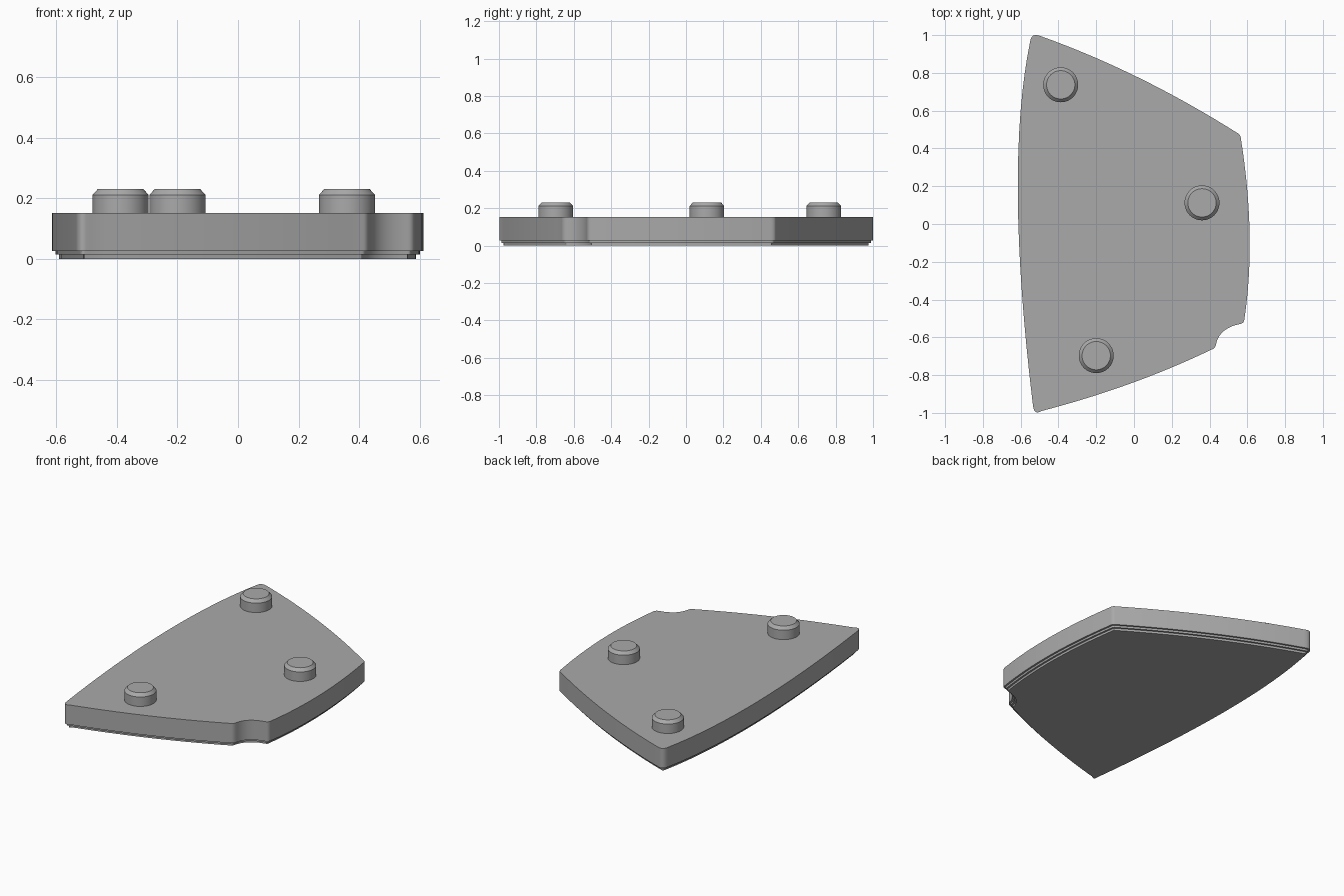
import bpy
import bmesh
import math
from mathutils import Vector

cube = bpy.data.objects.get("Cube")
if cube:
    bpy.data.objects.remove(cube)

grey = bpy.data.materials.new("grey plastic")
grey.use_nodes = True
GREY = (0.4, 0.4, 0.4, 1)
grey.diffuse_color = GREY
grey.node_tree.nodes["Principled BSDF"].inputs["Base Color"].default_value = GREY


def arc(start, middle, end, steps):
    """Quadratic curve passing through the middle point."""
    a, m, b = Vector(start), Vector(middle), Vector(end)
    c = 2 * m - (a + b) / 2
    return [a * (1 - t) ** 2 + c * 2 * t * (1 - t) + b * t * t
            for t in (i / steps for i in range(steps + 1))]


def inset(loop, distance):
    """Move a counter-clockwise outline inwards."""
    result = []
    for i, p in enumerate(loop):
        d1 = (p - loop[i - 1]).normalized()
        d2 = (loop[(i + 1) % len(loop)] - p).normalized()
        n1, n2 = Vector((-d1.y, d1.x)), Vector((-d2.y, d2.x))
        result.append(p + (n1 + n2) * distance / (1 + n1.dot(n2)))
    return result


def loft(name, layers):
    """Skin a stack of (outline, height) layers and cap both ends."""
    bm = bmesh.new()
    rings = [[bm.verts.new((p.x, p.y, z)) for p in loop] for loop, z in layers]
    for low, high in zip(rings, rings[1:]):
        for i in range(len(low)):
            j = (i + 1) % len(low)
            bm.faces.new((low[i], low[j], high[j], high[i]))
    bm.faces.new(rings[0][::-1])
    bm.faces.new(rings[-1])
    mesh = bpy.data.meshes.new(name)
    bm.to_mesh(mesh)
    bm.free()
    mesh.materials.append(grey)
    obj = bpy.data.objects.new(name, mesh)
    bpy.context.collection.objects.link(obj)
    bpy.ops.object.select_all(action="DESELECT")
    obj.select_set(True)
    bpy.context.view_layer.objects.active = obj
    bpy.ops.object.shade_smooth_by_angle(angle=math.radians(30))
    return obj


# Outline: curved sides and notch, counter-clockwise from the back right corner
sides = [
    ((-0.55, 0.965), (-0.615, 0.15), (-0.535, -0.96)),
    ((-0.49, -0.99), (-0.02, -0.845), (0.41, -0.665)),
    ((0.435, -0.635), (0.475, -0.567), (0.56, -0.53)),
    ((0.585, -0.5), (0.612, -0.05), (0.567, 0.445)),
    ((0.55, 0.48), (0.03, 0.772), (-0.49, 0.993)),
]
# Middle point of each rounded corner that follows a side
corners = [(-0.521, -0.995), (0.426, -0.655), (0.578, -0.521),
           (0.562, 0.468), (-0.532, 0.998)]
outline = []
for k, side in enumerate(sides):
    outline += arc(*side, 16)
    outline += arc(side[2], corners[k], sides[(k + 1) % len(sides)][0], 6)[1:-1]

# Plate with two stepped ledges underneath
foot, ledge = inset(outline, 0.024), inset(outline, 0.012)
loft("plate", [(foot, 0), (foot, 0.014), (ledge, 0.014), (ledge, 0.027),
               (outline, 0.027), (outline, 0.152)])


# Chamfered round pegs on top
def circle(x, y, radius, count=48):
    return [Vector((x + radius * math.cos(i * math.tau / count),
                    y + radius * math.sin(i * math.tau / count)))
            for i in range(count)]


for name, x, y in (("back_peg", -0.388, 0.737), ("left_peg", 0.36, 0.112),
                   ("front_peg", -0.2, -0.697)):
    wide, narrow = circle(x, y, 0.0925), circle(x, y, 0.075)
    loft(name, [(wide, 0.145), (wide, 0.212), (narrow, 0.231)])
